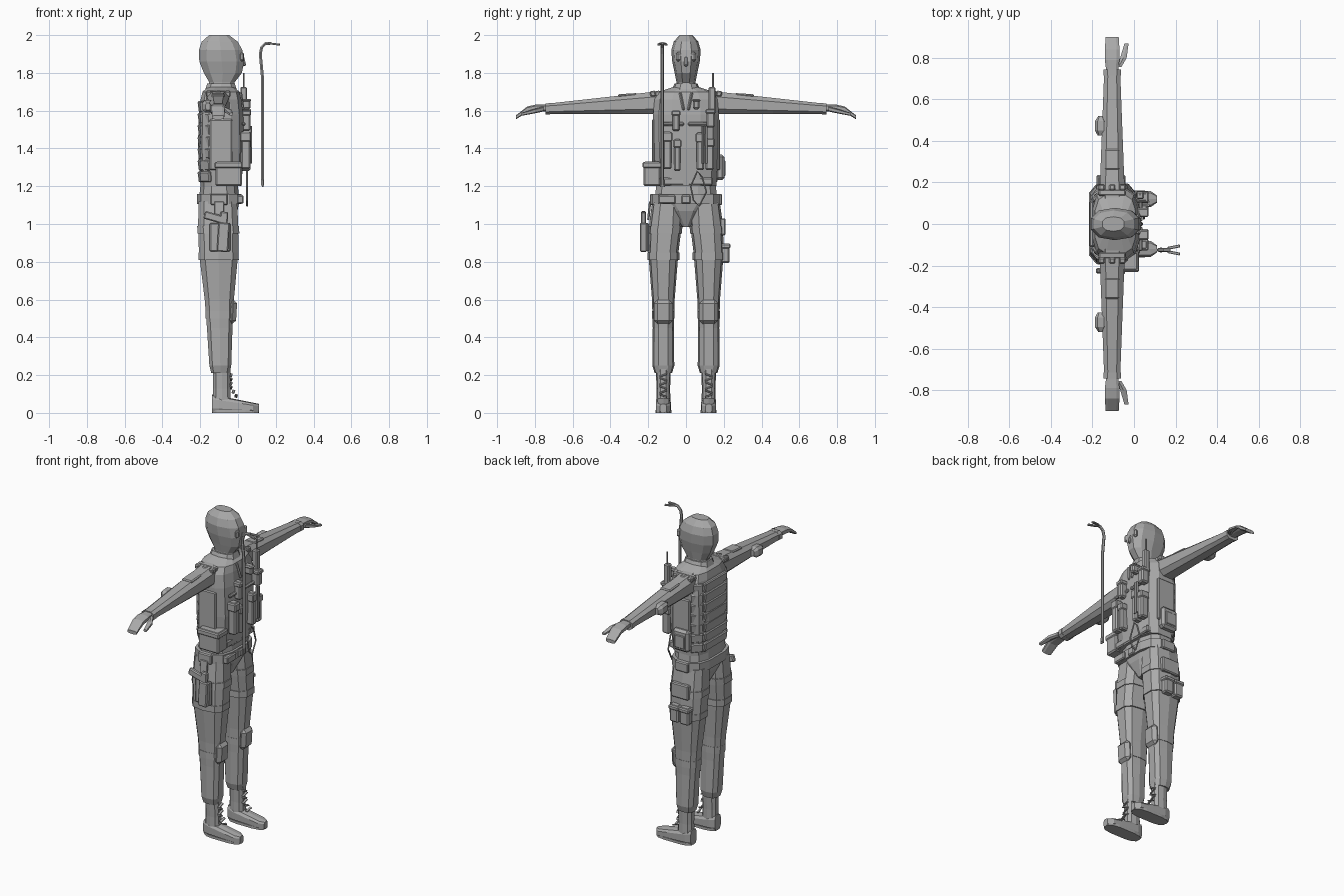
import bpy, bmesh, math
from mathutils import Matrix, Euler, Vector

cube = bpy.data.objects.get("Cube")
if cube:
    bpy.data.objects.remove(cube, do_unlink=True)

# Landmarks shared by the parts
body_x, arm_x, leg_y = -.09, -.105, .12
chest_x, back_x, hip_y = .04, -.2, .18
belt_z, arm_top = 1.13, 1.69

tone = .4
grey = bpy.data.materials.new("plain grey")
grey.use_nodes = True
grey.diffuse_color = (tone, tone, tone, 1)
grey.node_tree.nodes["Principled BSDF"].inputs["Base Color"].default_value = (tone, tone, tone, 1)


def finish(name, mesh_builder, bevel=0, mirror=False):
    """Turn a bmesh into a flat shaded object, optionally doubled across the body."""
    bmesh.ops.recalc_face_normals(mesh_builder, faces=mesh_builder.faces)
    mesh = bpy.data.meshes.new(name)
    mesh_builder.to_mesh(mesh)
    mesh_builder.free()
    mesh.materials.append(grey)
    part = bpy.data.objects.new(name, mesh)
    bpy.context.collection.objects.link(part)
    if bevel:
        chamfer = part.modifiers.new("chamfer", "BEVEL")
        chamfer.width, chamfer.segments = bevel, 1
    if mirror:
        twin = part.modifiers.new("both sides", "MIRROR")
        twin.use_axis = (False, True, False)
        twin.use_mirror_merge = False


def skin(mesh_builder, rings, closed=False):
    """Join neighbouring rings of points with quads and cap open ends."""
    rings = [[mesh_builder.verts.new(point) for point in ring] for ring in rings]
    following = rings[1:] + rings[:1] if closed else rings[1:]
    for ring, upper in zip(rings, following):
        for i in range(len(ring)):
            mesh_builder.faces.new((ring[i - 1], ring[i], upper[i], upper[i - 1]))
    if not closed:
        mesh_builder.faces.new(rings[0])
        mesh_builder.faces.new(rings[-1])


def loft(name, axis, sections, path=lambda t: (body_x, 0), sides=10, power=.7, mirror=False):
    """Skin rounded sections (position, radius, radius) centred on a path."""
    mesh_builder = bmesh.new()
    rings = []
    for position, *radii in sections:
        ring = []
        for i in range(sides):
            angle = math.tau * (i + .5) / sides
            point = [middle + radius * math.copysign(abs(turn) ** power, turn)
                     for middle, radius, turn in zip(path(position), radii,
                                                     (math.cos(angle), math.sin(angle)))]
            point.insert("xyz".index(axis), position)
            ring.append(point)
        rings.append(ring)
    skin(mesh_builder, rings)
    finish(name, mesh_builder, mirror=mirror)


def box(name, centre, size, roll=0, tilt=0, turn=0, bevel=.006, mirror=False):
    """Chamfered box, rotated about x (roll), y (tilt) and z (turn)."""
    mesh_builder = bmesh.new()
    placement = (Matrix.Translation(centre) @ Euler((roll, tilt, turn)).to_matrix().to_4x4()
                 @ Matrix.Diagonal((*size, 1)))
    bmesh.ops.create_cube(mesh_builder, size=1, matrix=placement)
    finish(name, mesh_builder, bevel, mirror)


def pouch(name, centre, size):
    """Box pouch with a slightly wider flap over its upper part."""
    x, y, z = centre
    depth, width, height = size
    box(name, centre, size, bevel=.008)
    box(name + "_flap", (x, y, z + height * .36), (depth + .01, width + .01, height * .25))


def tube(name, points, radius, across, closed=False, sides=6):
    """Sweep a small polygon along points in the plane square to the across vector."""
    mesh_builder = bmesh.new()
    points, across = [Vector(point) for point in points], Vector(across)
    last = len(points) - 1
    rings = []
    for i, point in enumerate(points):
        before = points[i - 1] if closed or i else point
        after = points[(i + 1) % len(points)] if closed or i < last else point
        side = across.cross((after - before).normalized())
        angles = [math.tau * k / sides for k in range(sides)]
        rings.append([point + radius * (across * math.cos(a) + side * math.sin(a))
                      for a in angles])
    skin(mesh_builder, rings, closed)
    finish(name, mesh_builder)


# Hooded head with goggles and a nose bridge
loft("head", "z", [(1.68, .08, .06), (1.75, .07, .05), (1.8, .105, .06), (1.86, .124, .073),
                   (1.92, .12, .078), (1.965, .1, .065), (2, .055, .035)],
     path=lambda z: (-.08 - .1 * abs(z - 1.8), 0), power=.85)
box("eye_goggle", (.018, .03, 1.885), (.02, .05, .05), turn=-.3, bevel=.01, mirror=True)
box("nose_bridge", (.028, 0, 1.86), (.02, .02, .05), tilt=-.25)

# Torso, collar, pelvis and belt
loft("torso_vest", "z", [(1.2, .11, .165), (1.4, .125, .175), (1.58, .12, .178),
                         (1.66, .11, .17), (1.7, .1, .145), (1.725, .07, .07)],
     sides=12, power=.62)
loft("collar", "z", [(1.7, .09, .08), (1.745, .075, .06)])
loft("pelvis", "z", [(.985, .06, .02), (1.07, .1, .1), (1.12, .11, .17), (1.22, .1, .16)],
     path=lambda z: (-.1, 0), sides=12)
loft("belt", "z", [(z, .12, .18) for z in (belt_z - .025, belt_z + .03)],
     path=lambda z: (-.1, 0), sides=12, power=.62)


# Trouser legs with straps around thigh and knee
def leg_path(z):
    return -.09 - .015 * z, leg_y - .08 * max(0, z - .85)


loft("leg", "z", [(1.12, .105, .08), (1, .11, .087), (.85, .108, .08), (.6, .08, .06),
                  (.45, .07, .056), (.25, .06, .058), (.21, .05, .046)],
     path=leg_path, mirror=True)
for name, z, depth, width in (("knee_strap", .52, .077, .06),
                              ("thigh_strap", .83, .11, .085), ("thigh_strap", .97, .115, .09)):
    loft(name, "z", [(z - .02, depth, width), (z + .02, depth, width)], path=leg_path, mirror=True)
box("knee_pad", (-.03, leg_y, .535), (.045, .1, .13), tilt=.06, bevel=.02, mirror=True)

# Laced boots
loft("boot_shaft", "z", [(.04, .05, .038), (.13, .047, .036), (.24, .048, .04)],
     path=lambda z: (-.086, leg_y), power=.8, mirror=True)
loft("boot_foot", "x", [(x, width, .035 - .1 * x) for x, width in (
    (-.137, .03), (-.1, .04), (.02, .041), (.08, .04), (.11, .018))],
     path=lambda x: (leg_y, .035 - .1 * x), power=.6, mirror=True)
loft("boot_sole", "z", [(z, .123, .043) for z in (0, .016)],
     path=lambda z: (-.014, leg_y), sides=12, power=.6, mirror=True)
for i in range(6):
    box("boot_lace", (-.038 + .014 * max(0, 2 - i), leg_y, .09 + .022 * i), (.016, .042, .007),
        roll=.35 * (-1) ** i, tilt=.3, bevel=.002, mirror=True)


# Outstretched tapering arms with cuffs and elbow pads
def arm_path(y):
    return arm_x, 1.65 - .055 * y


loft("arm", "y", [(y, .07 - .04 * y, .073 - .06 * y) for y in (.11, .2, .34, .46, .6, .74)],
     path=arm_path, sides=8, mirror=True)
loft("cuff", "y", [(y, .044, .031) for y in (.715, .745)], path=arm_path, sides=8, mirror=True)
loft("elbow_pad", "y", [(.425, .015, .02), (.45, .03, .034), (.495, .03, .034), (.52, .012, .02)],
     path=lambda y: (-.16, arm_path(y)[1]), sides=8, mirror=True)

# Drooping hands and thumbs
loft("hand", "y", [(.735, .03, .019), (.79, .037, .019), (.84, .037, .016), (.9, .033, .011)],
     path=lambda y: (arm_x, 1.615 - 5 * max(0, y - .8) ** 2), sides=8, power=.6, mirror=True)
loft("thumb", "y", [(.755, .016, .013), (.8, .017, .012), (.87, .011, .008)],
     path=lambda y: (-.036 - 3 * (.87 - y) ** 2, 1.79 - .24 * y), sides=6, mirror=True)

# Shoulder straps and sleeve patches
box("sleeve_patch", (arm_x, .31, arm_top - .008), (.07, .1, .016), roll=-.07, mirror=True)
box("shoulder_strap", (arm_x, .15, arm_top), (.13, .03, .03), roll=-.12, mirror=True)
for step in (-1, 0, 1):
    box("shoulder_tab", (arm_x + step * .05, .175, arm_top), (.03, .03, .03), roll=-.15, mirror=True)

# Overlapping slats across the back
for i in range(7):
    slat_z = 1.25 + .062 * i
    box("back_slat", (back_x, 0, slat_z), (.022, .22, .058), tilt=-.13)
    box("back_slat_end", (back_x + .03, .138, slat_z), (.022, .075, .056),
        tilt=-.1, turn=-.75, mirror=True)
box("side_panel", (body_x, .172, 1.42), (.12, .018, .27), mirror=True)

# Neckline, vest seams and waist fittings
box("neckline_flap", (.018, .022, 1.65), (.02, .014, .1), roll=-.2, tilt=-.15, mirror=True)
box("vest_hem", (-.005, .075, 1.225), (.05, .13, .04), mirror=True)
box("chest_strap", (.03, .07, 1.53), (.02, .12, .02), mirror=True)
box("belt_pouch", (.012, -.1, belt_z), (.035, .09, .045))
box("belt_buckle", (.018, 0, belt_z), (.018, .05, .045))
box("hip_clip", (-.1, hip_y, belt_z), (.09, .022, .06), mirror=True)

# Chest pouches, radio and slim tools
for name, y, z, width, height in (
        ("long_pouch", -.1, 1.39, .046, .2), ("slim_pouch", -.046, 1.365, .034, .17),
        ("upper_pouch", -.053, 1.547, .038, .11), ("magazine_pouch", .075, 1.385, .04, .2),
        ("magazine_pouch", .125, 1.37, .044, .17), ("lamp_pouch", .055, 1.635, .034, .055),
        ("radio_pouch", .13, 1.56, .045, .1)):
    pouch(name, (chest_x, y, z), (.05, width, height))
box("radio", (.03, .138, 1.66), (.036, .036, .13))
tube("antenna", [(.03, .142, z) for z in (1.7, 1.8)], radius=.005, across=(0, 1, 0))
for y in (.09, .108):
    tube("chest_tool", [(.068, y, z) for z in (1.32, 1.52)], radius=.007, across=(0, 1, 0))

# Side pouches at the waist
pouch("large_side_pouch", (-.05, -hip_y, 1.265), (.14, .09, .13))
box("rear_side_pouch", (-.1, hip_y, 1.3), (.11, .05, .135), bevel=.014)
box("rear_side_pouch_panel", (-.1, hip_y + .025, 1.295), (.07, .01, .08), bevel=.004)

# Hanging cord loop
tube("cord_loop", [(.048, y, z) for y, z in (
    (.06, 1.28), (.025, 1.2), (.04, 1.125), (.07, 1.095), (.108, 1.17), (.085, 1.25))],
     radius=.005, across=(1, 0, 0), closed=True)

# Thigh holster with pistol on one side, twin pouches on the other
holster_y = -.225
box("holster_plate", (-.095, holster_y + .02, .93), (.11, .016, .15))
box("holster", (-.078, holster_y, .93), (.06, .036, .155), tilt=.06)
box("pistol_slide", (-.075, holster_y, 1.02), (.042, .026, .09), tilt=.06)
box("pistol_grip", (-.128, holster_y, 1.035), (.105, .026, .042), tilt=.28)
box("holster_hanger", (-.1, holster_y + .03, 1.07), (.05, .012, .1), roll=-.1, bevel=.003)
for x in (-.145, -.075):
    pouch("thigh_pouch", (x, .208, .845), (.06, .045, .105))
box("thigh_pocket", (-.1, .195, .985), (.12, .03, .09))

# Crowbar floating in front of the chest, with a forked claw
bar_y = -.125
tube("crowbar", [(x, bar_y, z) for x, z in (
    (.13, 1.205), (.13, 1.77), (.118, 1.9), (.125, 1.935), (.145, 1.955), (.175, 1.957))],
     radius=.009, across=(0, 1, 0))
box("crowbar_blade", (.13, bar_y, 1.215), (.008, .026, .04), bevel=.002)
for side in (-1, 1):
    box("crowbar_claw", (.192, bar_y + side * .014, 1.953), (.06, .014, .01),
        tilt=.12, turn=side * .2, bevel=.002)
